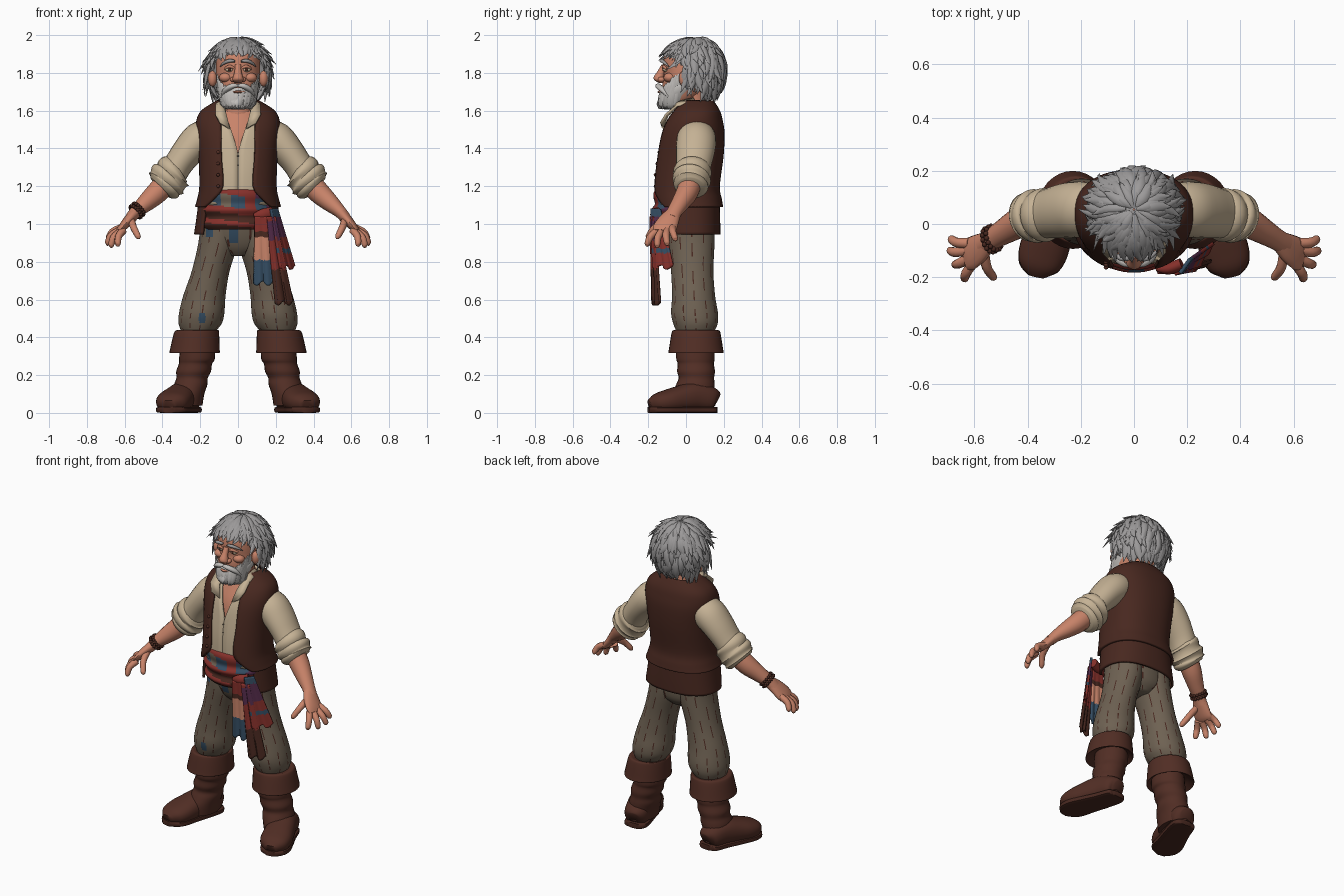
import bpy, bmesh, math, random
from mathutils import Vector

random.seed(4)
COLOURS = {
    "skin": (.58, .228, .142), "dark_brown": (.065, .021, .014), "boot_brown": (.083, .027, .018),
    "cream": (.56, .445, .3), "trouser_grey": (.155, .12, .085), "hair_grey": (.33, .32, .32),
    "beard_grey": (.53, .51, .49), "red": (.24, .03, .024), "blue": (.035, .075, .125),
    "purple": (.09, .025, .07)}
MATS = {}
for key, c in COLOURS.items():
    MATS[key] = bpy.data.materials.new(key)
    MATS[key].diffuse_color = (*c, 1)


def smooth_path(pts, sub):
    """Catmull-Rom through tuples of any length"""
    out = []
    for i in range(len(pts) - 1):
        p = [pts[max(i - 1, 0)], pts[i], pts[i + 1], pts[min(i + 2, len(pts) - 1)]]
        for s in range(sub):
            t = s / sub
            out.append([.5 * (2 * b + (c - a) * t + (2*a - 5*b + 4*c - d) * t*t + (3*b - a - 3*c + d) * t**3)
                        for a, b, c, d in zip(*p)])
    return out + [list(pts[-1])]


def power(v, p):
    return math.copysign(abs(v) ** p, v)


def sweep(bm, pts, n=16, ref=(0, 1, 0), sub=4, p=1, level=False, paint=None):
    """Tube through (x, y, z, a, b): b is the radius towards ref, a across it"""
    path, ref, rings = smooth_path(pts, sub), Vector(ref), []
    for i, q in enumerate(path):
        t = Vector(path[min(i + 1, len(path) - 1)][:3]) - Vector(path[max(i - 1, 0)][:3])
        t = Vector((0, 0, 1)) if level else t.normalized()
        v = (ref - t * ref.dot(t)).normalized()
        u = v.cross(t)
        ang = [2 * math.pi * k / n for k in range(n)]
        rings.append([bm.verts.new(Vector(q[:3]) + u * max(q[3], .001) * power(math.cos(w), p)
                                   + v * max(q[4], .001) * power(math.sin(w), p)) for w in ang])
    for r in range(len(rings) - 1):
        for k in range(n):
            f = bm.faces.new((rings[r][k], rings[r][(k + 1) % n], rings[r+1][(k + 1) % n], rings[r+1][k]))
            if paint:
                f.material_index = paint(r, k, f.calc_center_median())
    bm.faces.new(rings[0])
    bm.faces.new(rings[-1])


def grid(bm, rows, paint=None):
    vs = [[bm.verts.new(c) for c in row] for row in rows]
    for r in range(len(vs) - 1):
        for k in range(len(vs[0]) - 1):
            f = bm.faces.new((vs[r][k], vs[r][k+1], vs[r+1][k+1], vs[r+1][k]))
            if paint:
                f.material_index = paint(r, k, f.calc_center_median())


def finish(bm, name, mats, thick=0):
    bmesh.ops.recalc_face_normals(bm, faces=bm.faces)
    me = bpy.data.meshes.new(name)
    bm.to_mesh(me)
    bm.free()
    o = bpy.data.objects.new(name, me)
    bpy.context.collection.objects.link(o)
    for m in mats.split():
        me.materials.append(MATS[m])
    bpy.context.view_layer.objects.active = o
    o.select_set(True)
    bpy.ops.object.shade_smooth_by_angle(angle=math.radians(50))
    o.select_set(False)
    if thick:
        s = o.modifiers.new("thickness", 'SOLIDIFY')
        s.thickness, s.offset = thick, 0


def part(name, mat, pts, **kw):
    bm = bmesh.new()
    sweep(bm, pts, **kw)
    finish(bm, name, mat)


def ball(name, mat, c, r):
    bm = bmesh.new()
    bmesh.ops.create_uvsphere(bm, u_segments=16, v_segments=10, radius=1)
    for v in bm.verts:
        v.co = Vector([c[i] + v.co[i] * r[i] for i in range(3)])
    finish(bm, name, mat)


def shell(name, mat, rings, n=48, p=.85, thick=.014):
    """Garment open at the front; rings are (z, half width, y front, y back, half gap)"""
    rows = []
    for z, rx, yf, yb, gap in smooth_path(rings, 4):
        t0 = math.asin(min(max(gap, 0) / rx, .99) ** (1 / p))
        ts = [t0 + (2 * math.pi - 2 * t0) * k / n for k in range(n + 1)]
        rows.append([(rx * power(math.sin(t), p), (yf + yb) / 2 - (yb - yf) / 2 * power(math.cos(t), p), z)
                     for t in ts])
    bm = bmesh.new()
    grid(bm, rows)
    finish(bm, name, mat, thick)


# Torso: chest, shirt, waistcoat and its skirt
part("chest", "skin", [(0, .03, 1.25, .16, .15), (0, .03, 1.45, .165, .13), (0, .05, 1.56, .14, .1),
                       (0, .06, 1.63, .07, .07)], n=32, level=True)
part("neck", "skin", [(0, .05, 1.52, .1, .09), (0, .04, 1.62, .078, .08), (0, .03, 1.72, .075, .08)], level=True)
shell("shirt", "cream", [(1.1, .18, -.15, .16, 0), (1.25, .175, -.15, .17, 0), (1.37, .185, -.137, .18, 0),
                         (1.48, .185, -.115, .18, .03), (1.57, .16, -.075, .16, .06),
                         (1.635, .09, -.045, .13, .07)])
shell("waistcoat", "dark_brown", [(1.09, .222, -.16, .19, .175), (1.13, .21, -.168, .183, .13),
      (1.2, .198, -.17, .172, .08), (1.36, .203, -.155, .192, .088), (1.48, .216, -.13, .197, .088),
      (1.55, .213, -.1, .187, .09), (1.6, .185, -.065, .172, .088), (1.65, .105, -.025, .14, .07)])
shell("waistcoat_skirt", "dark_brown", [(.945, .226, -.13, .175, .185), (1.02, .215, -.14, .174, .178),
                                        (1.13, .2, -.145, .17, .16)])
bm = bmesh.new()
for s in (-1, 1):
    grid(bm, [[(s*.045, -.122, 1.505), (s*.095, -.132, 1.535)], [(s*.06, -.1, 1.57), (s*.12, -.105, 1.58)],
              [(s*.08, -.045, 1.645), (s*.118, -.05, 1.625)], [(s*.085, .04, 1.665), (s*.11, .05, 1.645)]])
finish(bm, "shirt_collar", "cream", .012)
for i in range(4):
    ball("waistcoat_button", "boot_brown", (-.105, -.163 + .01 * max(i - 1, 0), 1.2 + i * .06), (.009, .008, .009))
    ball("shirt_button", "trouser_grey", (0, -.153 + .002 * i, 1.21 + i * .05), (.005, .005, .005))


# Trousers with broken stripes and patches
def trouser_paint(r, k, c):
    if c.y < 0 and ((abs(c.x + .19) < .018 and .48 < c.z < .53) or (abs(c.x + .025) < .025 and .9 < c.z < .97)
                    or (abs(c.x + .15) < .02 and .93 < c.z < .98)):
        return 2
    return 1 if k % 10 == 0 and (r * 5 + k) % 7 > 2 else 0


TROUSER = "trouser_grey dark_brown blue"
part("trouser_seat", TROUSER, [(0, .03, .83, .06, .07), (0, .03, .88, .17, .11),
     (0, .02, .97, .195, .13), (0, .01, 1.12, .185, .14)], n=100, level=True, paint=trouser_paint)
for s in (-1, 1):
    part("trouser_leg", TROUSER,
         [(s*x, y, z, a, b) for x, y, z, a, b in
          [(.1, .025, 1.0, .1, .125), (.105, .028, .9, .105, .123), (.145, .033, .75, .1, .112),
           (.178, .04, .62, .112, .114), (.192, .045, .53, .12, .124), (.2, .05, .475, .115, .118),
           (.21, .05, .43, .09, .1)]], n=120, level=True, paint=trouser_paint)


# Sash in three slanted rolls, banded red, then patched, then dark
def sash_paint(r, k, c):
    h = c.z + .12 * c.x
    if h > 1.15:
        return 0 if c.x < .1 else 3
    if h > 1.085:
        return (0, 1, 2, 1, 0, 1, 3)[int((c.x + .21) / .06) % 7]
    if h > 1.05:
        return 0
    return 0 if abs(h - 1.0) < .012 else 4


part("sash", "red blue trouser_grey purple dark_brown",
     [(0, -.005, z, .178 + d, .15 + d) for z, d in
      ((.97, 0), (1.0, .022), (1.035, .008), (1.075, .028), (1.105, .01), (1.145, .018), (1.175, .012), (1.2, -.02))],
     n=64, level=True, paint=sash_paint)
part("sash_knot", "red", [(.085, -.168, 1.04, .015, .01), (.13, -.168, 1.05, .03, .022),
                          (.18, -.15, 1.06, .03, .022)], ref=(0, 1, 0))


# Hanging sash tails: soft ribbons with bands by height
def tail(name, mats, top, end, w0, w1, turn, bands):
    rows = []
    for r in range(37):
        t = r / 36
        c, w = Vector(top).lerp(Vector(end), t), w0 + (w1 - w0) * t
        rows.append([c + Vector((math.cos(turn) * w * (k / 12 - .5),
                                 math.sin(turn) * w * (k / 12 - .5) + .006 * t * math.sin(k * 1.3),
                                 -.012 * t * math.sin(k * .9))) for k in range(13)])
    bm = bmesh.new()
    grid(bm, rows, lambda r, k, c: sum(c.z < b for b in bands))
    finish(bm, name, mats, .014)


tail("sash_tail_inner", "red dark_brown skin blue", (.125, -.18, 1.04), (.136, -.172, .685), .075, .105, 0,
     (.96, .93, .81))
tail("sash_tail_long", "red purple red dark_brown", (.175, -.178, 1.04), (.246, -.16, .58), .05, .1, .4,
     (1.02, .91, .76))
tail("sash_tail_outer", "blue purple red blue red", (.19, -.16, 1.08), (.262, -.125, .77), .06, .13, .95,
     (1.04, .93, .87, .845))

# Arms and hands
for s in (-1, 1):
    def side(pts):
        return [(s * q[0], *q[1:]) for q in pts]

    part("sleeve", "cream", side([(.13, .05, 1.49, .075, .09), (.2, .055, 1.45, .093, .104),
         (.26, .05, 1.39, .085, .103), (.32, .04, 1.31, .076, .093), (.37, .03, 1.23, .085, .085)]), n=24)
    part("rolled_cuff", "cream", side([(.315, .035, 1.29, .078, .085), (.335, .034, 1.275, .104, .102),
         (.355, .033, 1.25, .096, .094), (.37, .03, 1.235, .111, .102), (.387, .028, 1.215, .097, .09),
         (.395, .026, 1.205, .1, .093), (.41, .024, 1.19, .075, .075)]), n=24)
    part("forearm", "skin", side([(.37, .03, 1.23, .06, .06), (.43, .005, 1.165, .058, .058),
         (.49, -.03, 1.11, .047, .048), (.54, -.06, 1.065, .034, .041), (.57, -.078, 1.03, .03, .043)]))
    bm = bmesh.new()
    sweep(bm, side([(.545, -.062, 1.06, .03, .038), (.58, -.09, 1.02, .027, .055),
                    (.615, -.112, .98, .021, .062), (.635, -.12, .96, .012, .052)]))
    for base, tip in (((.62, -.072, .98), (.695, -.055, .915)), ((.63, -.1, .965), (.698, -.1, .89)),
                      ((.622, -.13, .96), (.678, -.155, .878)), ((.608, -.15, .965), (.64, -.212, .885)),
                      ((.565, -.105, 1.02), (.525, -.21, .925))):
        b, t = Vector(base), Vector(tip)
        mid = b.lerp(t, .5) + Vector((.008, -.006, .01))
        sweep(bm, side([(*b, .02, .02), (*mid, .0185, .0185), (*b.lerp(t, .9), .015, .015), (*t, .004, .004)]),
              n=10, ref=(.1, 1, .2))
    finish(bm, "hand", "skin")

# Beaded bracelet on one wrist
bm = bmesh.new()
for row in range(2):
    c = Vector((-.527 - row * .014, -.053 - row * .007, 1.078 - row * .013))
    t = Vector((-.7, -.3, -.65)).normalized()
    v = (Vector((0, 1, 0)) - t * t.y).normalized()
    u = v.cross(t)
    for k in range(16):
        w = k * math.tau / 16
        q = c + u * .04 * math.cos(w) + v * .047 * math.sin(w)
        new = bmesh.ops.create_icosphere(bm, subdivisions=1, radius=.011)["verts"]
        bmesh.ops.translate(bm, verts=new, vec=q)
finish(bm, "bracelet", "dark_brown")

# Boots
for s in (-1, 1):
    part("boot_shaft", "boot_brown", [(s*x, y, z, a, b) for x, y, z, a, b in
         [(.212, .05, .38, .09, .1), (.217, .05, .29, .095, .102), (.225, .052, .26, .088, .096),
          (.235, .053, .22, .092, .1), (.243, .055, .185, .083, .094), (.25, .05, .15, .088, .102),
          (.262, .042, .1, .084, .11), (.268, .045, .04, .08, .112)]], n=24, level=True)
    part("boot_cuff", "boot_brown", [(s*x, .053, z, a, b) for x, z, a, b in
         [(.213, .435, .1, .105), (.215, .437, .112, .122), (.22, .42, .12, .13), (.228, .34, .131, .143),
          (.23, .318, .133, .146), (.23, .322, .124, .133), (.225, .345, .09, .1)]], n=32, level=True)
    part("boot_foot", "boot_brown", [(s*x, y, z, a, b) for x, y, z, a, b in
         [(.255, .16, .06, .035, .045), (.26, .135, .07, .068, .065), (.285, .05, .085, .08, .078),
          (.315, -.03, .074, .087, .07), (.34, -.1, .062, .092, .06), (.357, -.155, .053, .078, .048),
          (.366, -.193, .042, .035, .026)]], n=24, ref=(0, 0, 1), p=.85)
    part("boot_sole", "dark_brown", [(s*x, y, .016, a, .016) for x, y, a in
         [(.254, .165, .035), (.258, .14, .069), (.285, .05, .077), (.32, -.04, .084), (.344, -.11, .09),
          (.36, -.165, .074), (.367, -.198, .03)]], n=16, ref=(0, 0, 1), p=.4)

# Head and face
part("head", "skin", [(0, -.06, 1.61, .04, .05), (0, -.03, 1.66, .09, .09), (0, -.005, 1.74, .114, .12),
     (0, 0, 1.79, .117, .118), (0, .005, 1.84, .117, .127), (0, .015, 1.9, .112, .125), (0, .03, 1.95, .08, .09),
     (0, .04, 1.97, .03, .03)], n=32, level=True)
part("nose", "skin", [(0, -.115, 1.845, .016, .014), (0, -.13, 1.81, .018, .02), (0, -.143, 1.78, .026, .027),
     (0, -.14, 1.762, .03, .028), (0, -.13, 1.747, .018, .014)], level=True)
for s in (-1, 1):
    ball("nostril", "skin", (s*.026, -.13, 1.765), (.016, .02, .014))
    ball("cheek", "skin", (s*.065, -.085, 1.775), (.036, .034, .026))
    ball("ear", "skin", (s*.135, -.012, 1.77), (.024, .026, .042))
    ball("eye", "cream", (s*.046, -.108, 1.818), (.021, .014, .013))
    ball("pupil", "dark_brown", (s*.045, -.12, 1.818), (.008, .004, .009))
    part("eyelid", "skin", [(s*.022, -.118, 1.826, .005, .006), (s*.046, -.119, 1.834, .008, .009),
                            (s*.072, -.102, 1.82, .005, .006)], n=8, ref=(0, 0, 1))
    part("eyebrow", "hair_grey", [(s*.016, -.128, 1.862, .008, .006), (s*.045, -.13, 1.864, .01, .01),
         (s*.075, -.112, 1.852, .008, .008), (s*.096, -.09, 1.832, .002, .002)], n=8, ref=(0, 0, 1))
    part("moustache", "beard_grey", [(0, -.142, 1.732, .012, .008), (s*.03, -.146, 1.73, .017, .014),
         (s*.065, -.122, 1.708, .018, .014), (s*.09, -.09, 1.67, .004, .004)], n=10, ref=(0, 0, 1))
part("lower_lip", "skin", [(-.035, -.125, 1.7, .004, .004), (0, -.142, 1.699, .009, .007),
                           (.035, -.125, 1.7, .004, .004)], n=8, ref=(0, 0, 1))

# Beard: solid jaw with combed locks
bm = bmesh.new()
sweep(bm, [(0, -.065, 1.607, .035, .05), (0, -.058, 1.64, .08, .08), (0, -.04, 1.69, .106, .097),
           (0, -.012, 1.73, .117, .106), (0, .01, 1.755, .117, .09)], n=32, level=True)
for i in range(70):
    w = random.uniform(-1.6, 1.6)
    x, y = math.sin(w), -math.cos(w)
    z = 1.665 + .08 * abs(x) ** 3 + random.uniform(0, .03)
    e = random.uniform(.9, 1.08)
    sweep(bm, [(.11*x, -.028 + .105*y, z + .02, .006, .004), (.106*x, -.04 + .102*y, z - .015, .013, .006),
               (.085*x*e, -.055 + .088*y*e, 1.635, .01, .006), (.058*x*e, -.062 + .075*y*e, 1.608, .001, .001)],
          n=5, sub=2, ref=(x, y, 0))
finish(bm, "beard", "beard_grey")


# Hair: scalp cap with swept locks, fuller over the brow and at the sides
def scalp(phi, th, k):
    c = math.cos(phi)
    depth = .15 if c > 0 else .15 - .05 * c
    return Vector((k * .16 * math.sin(th) * math.sin(phi), .055 + k * depth * math.sin(th) * c,
                   1.81 + k * .176 * math.cos(th)))


def hair_end(phi):
    a = abs(phi)
    return 2.5 if a < 1.35 else 2.15 if a < 1.95 else 1.45 if a < 2.2 else 1.2 if a < 2.6 else 1.08


bm = bmesh.new()
phis = [math.pi * (2 * i / 48 - 1) for i in range(49)]
grid(bm, [[scalp(w, .02 + (hair_end(w) - .07) * j / 12, .97) for w in phis] for j in range(13)])
for i in range(300):
    phi = random.uniform(-math.pi, math.pi)
    end = hair_end(phi)
    start = random.uniform(.05, max(end - .5, .3))
    stop = min(start + random.uniform(.6, 1.0), end + random.uniform(-.05, .1))
    sides = abs(math.sin(phi)) ** 2
    curl, width = random.uniform(-.3, .3), random.uniform(.014, .023)
    flare = random.uniform(.03, .14 + .24 * sides)
    pts = []
    for j, w in enumerate((.4, .9, 1, .75, .05)):
        t = j / 4
        th = start + (stop - start) * t
        q = scalp(phi + curl * t * t, th, .985 + .03 * math.sin(3 * t) + flare * t ** 3 * min(1, th * .7))
        pts.append((q.x, q.y, min(q.z, 1.99), width * w, width * w * .55))
    sweep(bm, pts, n=6, sub=2, ref=scalp(phi, (start + stop) / 2, 1) - Vector((0, .055, 1.81)))
finish(bm, "hair", "hair_grey")
